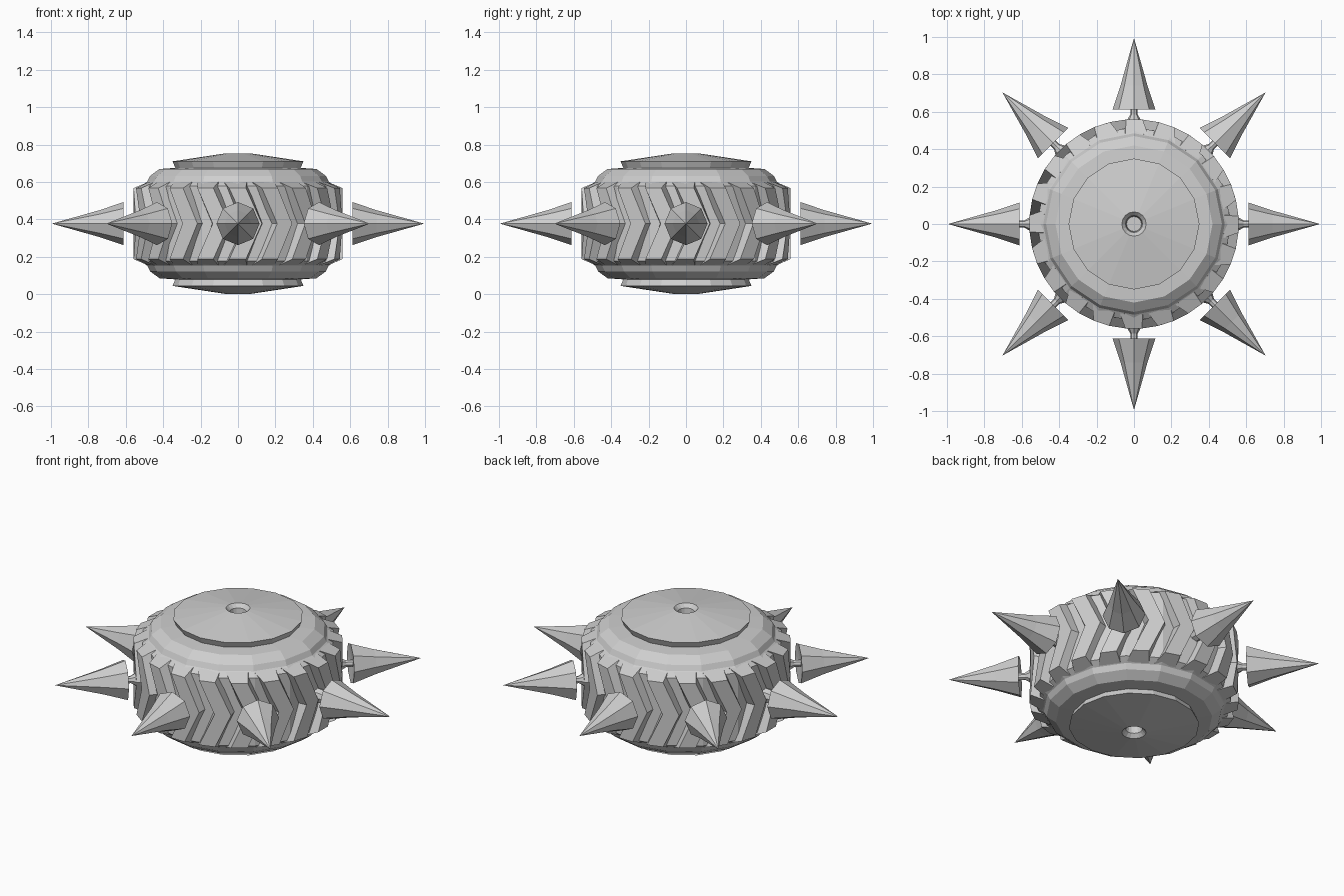
import bpy, bmesh, math

if "Cube" in bpy.data.objects:
    bpy.data.objects.remove(bpy.data.objects["Cube"])

MID = 0.377  # height of the wheel's middle plane

grey = bpy.data.materials.new("plain grey")
grey.diffuse_color = (0.62, 0.62, 0.62, 1)
grey.use_nodes = True
grey.node_tree.nodes["Principled BSDF"].inputs["Base Color"].default_value = grey.diffuse_color


def finish(name, bm):
    bmesh.ops.recalc_face_normals(bm, faces=bm.faces)
    mesh = bpy.data.meshes.new(name)
    bm.to_mesh(mesh)
    bm.free()
    mesh.materials.append(grey)
    obj = bpy.data.objects.new(name, mesh)
    bpy.context.collection.objects.link(obj)
    return obj


def lathe(name, profile, sides, place):
    """Spin (radius, along) points; place() turns (u, v, along) into a position."""
    bm = bmesh.new()
    rings = []
    for r, h in profile:
        if r == 0:
            rings.append([bm.verts.new(place(0, 0, h))] * sides)
        else:
            rings.append([bm.verts.new(place(r * math.cos(math.tau * i / sides),
                                             r * math.sin(math.tau * i / sides), h))
                          for i in range(sides)])
    for a, b in zip(rings, rings[1:]):
        for i in range(sides):
            j = (i + 1) % sides
            quad = list(dict.fromkeys([a[i], a[j], b[j], b[i]]))
            bm.faces.new(quad)
    return finish(name, bm)


# Wheel body: stepped hub with a small centre pit, mirrored top and bottom
half = [(0, 0.30), (0.04, 0.30), (0.045, 0.355), (0.065, 0.376), (0.35, 0.333),
        (0.335, 0.298), (0.42, 0.292), (0.47, 0.255), (0.485, 0.225), (0.52, 0.20)]
profile = half + [(r, -h) for r, h in reversed(half)]
lathe("wheel_body", profile, 16, lambda u, v, h: (u, v, MID + h))

# Chevron tread bars with bevelled sides and ends
BARS = 20
bm = bmesh.new()
for k in range(BARS):
    centre = -math.pi / 2 - 0.03 + math.tau * k / BARS
    rows = []
    for level in (-1, 0, 1):
        row = []
        # base left, crown left, crown right, base right
        for r, half_angle, height in ((0.485, -0.125, 0.222), (0.56, -0.08, 0.19),
                                      (0.56, 0.08, 0.19), (0.485, 0.125, 0.222)):
            lead = 0.18 * (1 - abs(level) * height / 0.222)
            a = centre + half_angle + lead
            row.append(bm.verts.new((r * math.cos(a), r * math.sin(a),
                                     MID + level * height)))
        rows.append(row)
    for a, b in zip(rows, rows[1:]):
        for i in range(4):
            j = (i + 1) % 4
            bm.faces.new((a[i], a[j], b[j], b[i]))
    bm.faces.new(rows[0])
    bm.faces.new(rows[-1])
finish("tread_bars", bm)

# Eight flared spikes on thin stems, pointing outward
spike = [(0, 0.625), (0.115, 0.612), (0.072, 0.74), (0, 0.995)]
stem = [(0, 0.48), (0.045, 0.48), (0.04, 0.55), (0.02, 0.585), (0.02, 0.64), (0, 0.64)]
for k in range(8):
    c, s = math.cos(math.tau * k / 8), math.sin(math.tau * k / 8)

    def outward(u, v, d, c=c, s=s):
        return (d * c - u * s, d * s + u * c, MID + v)

    lathe(f"spike_{k + 1}", spike, 8, outward)
    lathe(f"spike_stem_{k + 1}", stem, 8, outward)
